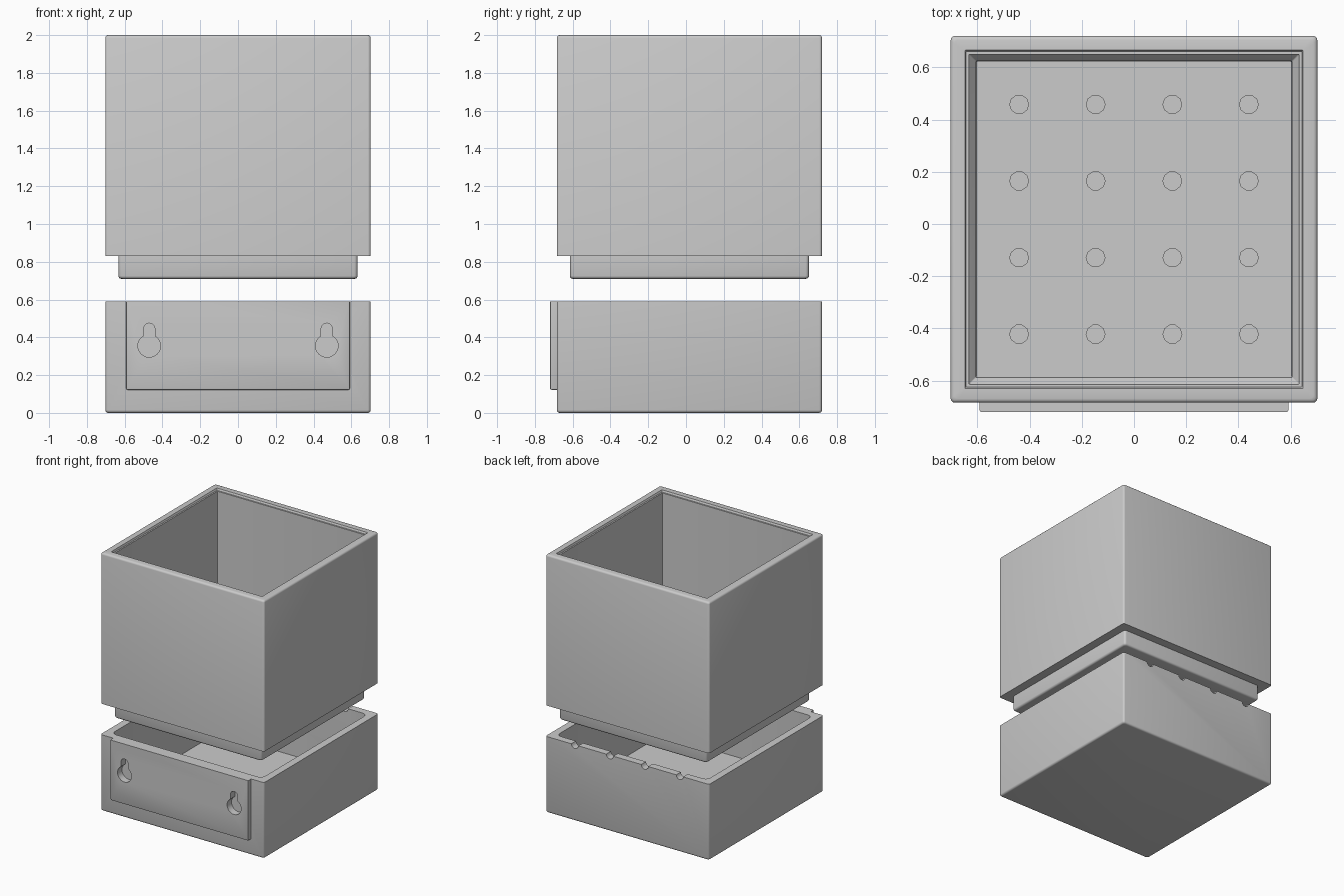
import bpy, bmesh
from math import cos, sin, pi, radians
from mathutils import Vector

if "Cube" in bpy.data.objects:
    bpy.data.objects.remove(bpy.data.objects["Cube"])

CY = 0.018  # centre of the boxes in y, the wall plate sticks out in front

grey = bpy.data.materials.new("light grey plastic")
grey.use_nodes = True
grey.diffuse_color = (0.6, 0.6, 0.6, 1)
grey.node_tree.nodes["Principled BSDF"].inputs["Base Color"].default_value = (0.6, 0.6, 0.6, 1)


def finish(bm, name):
    bmesh.ops.recalc_face_normals(bm, faces=bm.faces)
    mesh = bpy.data.meshes.new(name)
    bm.to_mesh(mesh)
    bm.free()
    obj = bpy.data.objects.new(name, mesh)
    bpy.context.collection.objects.link(obj)
    mesh.materials.append(grey)
    return obj


def square_loft(name, rings, steps=4):
    """Loft rounded squares (half width, height, corner radius), capped at both ends."""
    bm = bmesh.new()
    loops = []
    for half, z, r in rings:
        loop = []
        for corner in range(4):
            mid = corner * pi / 2 + pi / 4
            cx = (half - r) * (1 if cos(mid) > 0 else -1)
            cy = (half - r) * (1 if sin(mid) > 0 else -1)
            for i in range(steps + 1):
                a = corner * pi / 2 + i * pi / 2 / steps
                loop.append(bm.verts.new((cx + r * cos(a), CY + cy + r * sin(a), z)))
        loops.append(loop)
    for low, high in zip(loops, loops[1:]):
        for i in range(len(low)):
            j = (i + 1) % len(low)
            bm.faces.new((low[i], low[j], high[j], high[i]))
    bm.faces.new(loops[0])
    bm.faces.new(loops[-1])
    return finish(bm, name)


def prism(name, points, start, direction):
    """Extrude a closed outline along a direction; points are mapped by start."""
    bm = bmesh.new()
    face = bm.faces.new([bm.verts.new(start(u, v)) for u, v in points])
    new = bmesh.ops.extrude_face_region(bm, geom=[face])["geom"]
    verts = [g for g in new if isinstance(g, bmesh.types.BMVert)]
    bmesh.ops.translate(bm, verts=verts, vec=Vector(direction))
    return finish(bm, name)


def arc(cu, cv, r, a0, a1, n):
    return [(cu + r * cos(radians(a0 + (a1 - a0) * i / n)),
             cv + r * sin(radians(a0 + (a1 - a0) * i / n))) for i in range(n + 1)]


def apply(obj, mod):
    bpy.context.view_layer.objects.active = obj
    bpy.ops.object.modifier_apply(modifier=mod.name)


def cut(targets, cutter):
    for obj in targets:
        mod = obj.modifiers.new("cut", 'BOOLEAN')
        mod.operation = 'DIFFERENCE'
        mod.solver = 'EXACT'
        mod.object = cutter
        apply(obj, mod)
    bpy.data.objects.remove(cutter)


def rounded(half, z, r, bevel, up, n=3):
    """Rings of a rounded outer edge, ending on the side (up=-1) or on the top (up=1)."""
    rings = []
    for i in range(n + 1):
        a = pi / 2 * i / n
        out, rise = (cos(a), sin(a)) if up > 0 else (sin(a), cos(a))
        rings.append((half - bevel + bevel * out, z - up * bevel + up * bevel * rise, r))
    return rings


# planter box: stepped foot, tall walls, stepped rim, chamfered well
planter = square_loft("planter_box",
    rounded(0.633, 0.71, 0.018, 0.015, -1)
    + [(0.633, 0.83, 0.018), (0.702, 0.83, 0.015)]
    + rounded(0.702, 2.0, 0.015, 0.015, 1)
    + [(0.648, 2.0, 0.004), (0.643, 1.985, 0.004), (0.632, 1.985, 0.004),
       (0.63, 0.86, 0.004), (0.606, 0.83, 0.004), (0.604, 0.75, 0.004)])

# drainage holes in the planter floor
for x in (-0.44, -0.147, 0.147, 0.44):
    for y in (-0.44, -0.147, 0.147, 0.44):
        outline = arc(x, y + CY, 0.036, 0, 324, 9)
        cut([planter], prism("hole_cutter", outline, lambda u, v: (u, v, 0.65), (0, 0, 0.16)))

# water tray
tray = square_loft("water_tray",
    rounded(0.702, 0.0, 0.015, 0.015, -1)
    + [(0.702, 0.59, 0.015), (0.645, 0.59, 0.04), (0.645, 0.1, 0.04)])

# overflow notches along the back rim
for x in (-0.45, -0.15, 0.15, 0.45):
    cut([tray], prism("notch_cutter", arc(x, 0.59, 0.03, 0, 330, 11),
                      lambda u, v: (u, 0.6, v), (0, 0.2, 0)))

# wall mounting plate with softened front edges
plate = prism("mounting_plate", [(-0.592, 0.122), (0.592, 0.122), (0.592, 0.59), (-0.592, 0.59)],
              lambda u, v: (u, -0.684, v), (0, -0.036, 0))
bm = bmesh.new()
bm.from_mesh(plate.data)
soft = [e for e in bm.edges if not all(v.co.z > 0.58 for v in e.verts)
        and not all(v.co.y > -0.7 for v in e.verts)]
bmesh.ops.bevel(bm, geom=soft, offset=0.008, segments=2, profile=0.5, affect='EDGES')
bm.to_mesh(plate.data)
bm.free()

# keyhole hangers
for x in (-0.47, 0.47):
    outline = arc(x, 0.355, 0.06, 120, 420, 20) + arc(x, 0.445, 0.03, 0, 180, 10)
    cut([plate, tray], prism("keyhole_cutter", outline, lambda u, v: (u, -0.76, v), (0, 0.095, 0)))

# smooth the rounded edges, keep the rest crisp
for obj in (planter, tray, plate):
    bpy.ops.object.select_all(action='DESELECT')
    obj.select_set(True)
    bpy.context.view_layer.objects.active = obj
    bpy.ops.object.shade_smooth_by_angle(angle=radians(35))
